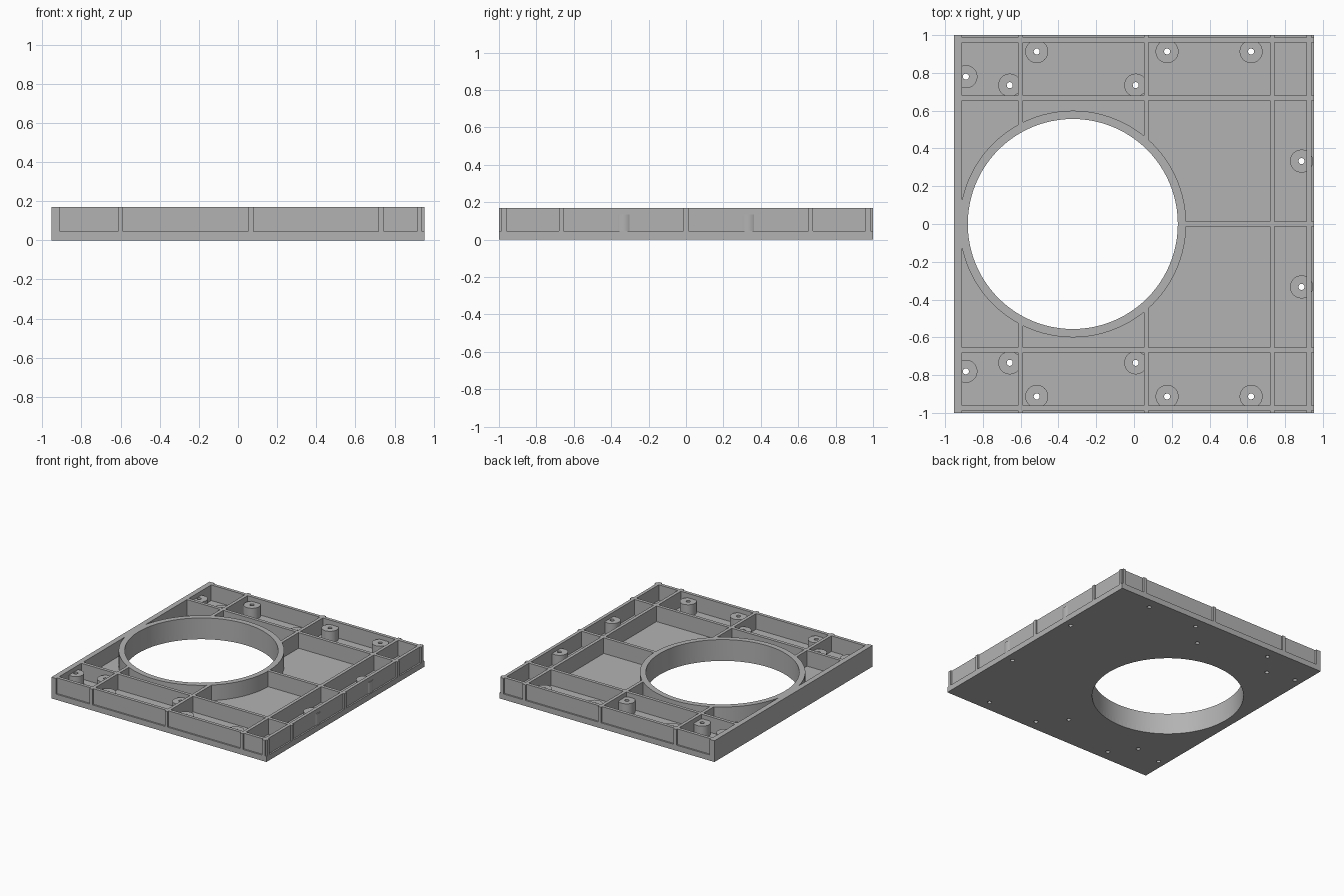
import bpy, bmesh
from math import sqrt, pi, cos, sin

cube = bpy.data.objects.get("Cube")
if cube:
    bpy.data.objects.remove(cube, do_unlink=True)

HALF_X, HALF_Y = 0.952, 1.0
FLOOR, TOP, BOSS_TOP = 0.045, 0.17, 0.135
RIB = 0.026
HOLE_X, HOLE_R, COLLAR_R = -0.324, 0.556, 0.6
MID_R = (HOLE_R + COLLAR_R) / 2

grey = bpy.data.materials.new("moulded grey")
grey.use_nodes = True
grey.diffuse_color = (0.45, 0.45, 0.45, 1)
grey.node_tree.nodes["Principled BSDF"].inputs["Base Color"].default_value = (0.45, 0.45, 0.45, 1)


def finish(name, bm, smooth=False):
    bmesh.ops.recalc_face_normals(bm, faces=bm.faces)
    mesh = bpy.data.meshes.new(name)
    bm.to_mesh(mesh)
    bm.free()
    mesh.materials.append(grey)
    obj = bpy.data.objects.new(name, mesh)
    bpy.context.collection.objects.link(obj)
    if smooth:
        bpy.ops.object.select_all(action='DESELECT')
        obj.select_set(True)
        bpy.context.view_layer.objects.active = obj
        bpy.ops.object.shade_smooth_by_angle()
    return obj


def box(name, x0, x1, y0, y1, z0=FLOOR - 0.005, z1=TOP):
    bm = bmesh.new()
    bmesh.ops.create_cube(bm, size=1)
    for v in bm.verts:
        v.co.x = x0 if v.co.x < 0 else x1
        v.co.y = y0 if v.co.y < 0 else y1
        v.co.z = z0 if v.co.z < 0 else z1
    return finish(name, bm)


def tube(name, x, y, r_in, r_out, z0, z1, sides):
    # Four rings joined into a closed pipe
    bm = bmesh.new()
    rings = []
    for r, z in ((r_in, z0), (r_out, z0), (r_out, z1), (r_in, z1)):
        angles = [2 * pi * i / sides for i in range(sides)]
        rings.append([bm.verts.new((x + r * cos(a), y + r * sin(a), z)) for a in angles])
    for k in range(4):
        a, b = rings[k], rings[(k + 1) % 4]
        for i in range(sides):
            j = (i + 1) % sides
            bm.faces.new((a[i], a[j], b[j], b[i]))
    return finish(name, bm, True)


def add_cutter(bm, x, y, r, sides):
    rings = []
    for z in (-0.1, 0.1):
        angles = [2 * pi * i / sides for i in range(sides)]
        rings.append([bm.verts.new((x + r * cos(a), y + r * sin(a), z)) for a in angles])
    low, high = rings
    bm.faces.new(low)
    bm.faces.new(high)
    for i in range(sides):
        j = (i + 1) % sides
        bm.faces.new((low[i], low[j], high[j], high[i]))


# Screw positions on one half, mirrored across y
half = [(-0.515, 0.913), (0.175, 0.913), (0.62, 0.913), (-0.89, 0.78),
        (-0.658, 0.735), (0.009, 0.735), (0.887, 0.333)]
screws = [(x, s * y) for x, y in half for s in (1, -1)]

# Base plate with the large opening and screw holes
plate = box("base_plate", -HALF_X, HALF_X, -HALF_Y, HALF_Y, 0, FLOOR)
bm = bmesh.new()
add_cutter(bm, HOLE_X, 0, HOLE_R, 96)
for x, y in screws:
    add_cutter(bm, x, y, 0.016, 24)
cutter = finish("hole_cutter", bm)
cutter.hide_render = True
cutter.hide_viewport = True
cutter.display_type = 'WIRE'
mod = plate.modifiers.new("holes", 'BOOLEAN')
mod.operation = 'DIFFERENCE'
mod.solver = 'EXACT'
mod.object = cutter

# Collar round the opening
tube("opening_collar", HOLE_X, 0, HOLE_R, COLLAR_R, FLOOR, TOP, 96)

# Screw bosses
for x, y in screws:
    tube("screw_boss", x, y, 0.016, 0.061, FLOOR, BOSS_TOP, 32)

# Solid left wall
box("left_wall", -HALF_X, -0.91, -HALF_Y, HALF_Y, FLOOR)

# Full-length ribs and set-back walls, whose ends reach the plate edge
h = RIB / 2
for name, x in (("long_rib", 0.732), ("right_wall", 0.927)):
    box(name, x - h, x + h, -HALF_Y, HALF_Y)
for name, y in (("cross_rib", 0.667), ("end_wall", 0.974)):
    for s in (1, -1):
        box(name, -0.93, HALF_X, s * y - h, s * y + h)

# Ribs that stop at the collar
for x in (-0.601, 0.065):
    reach = sqrt(MID_R ** 2 - (x - HOLE_X) ** 2)
    box("back_collar_rib", x - h, x + h, reach, HALF_Y)
    box("front_collar_rib", x - h, x + h, -HALF_Y, -reach)
box("centre_rib", HOLE_X + MID_R, HALF_X, -h, h)
